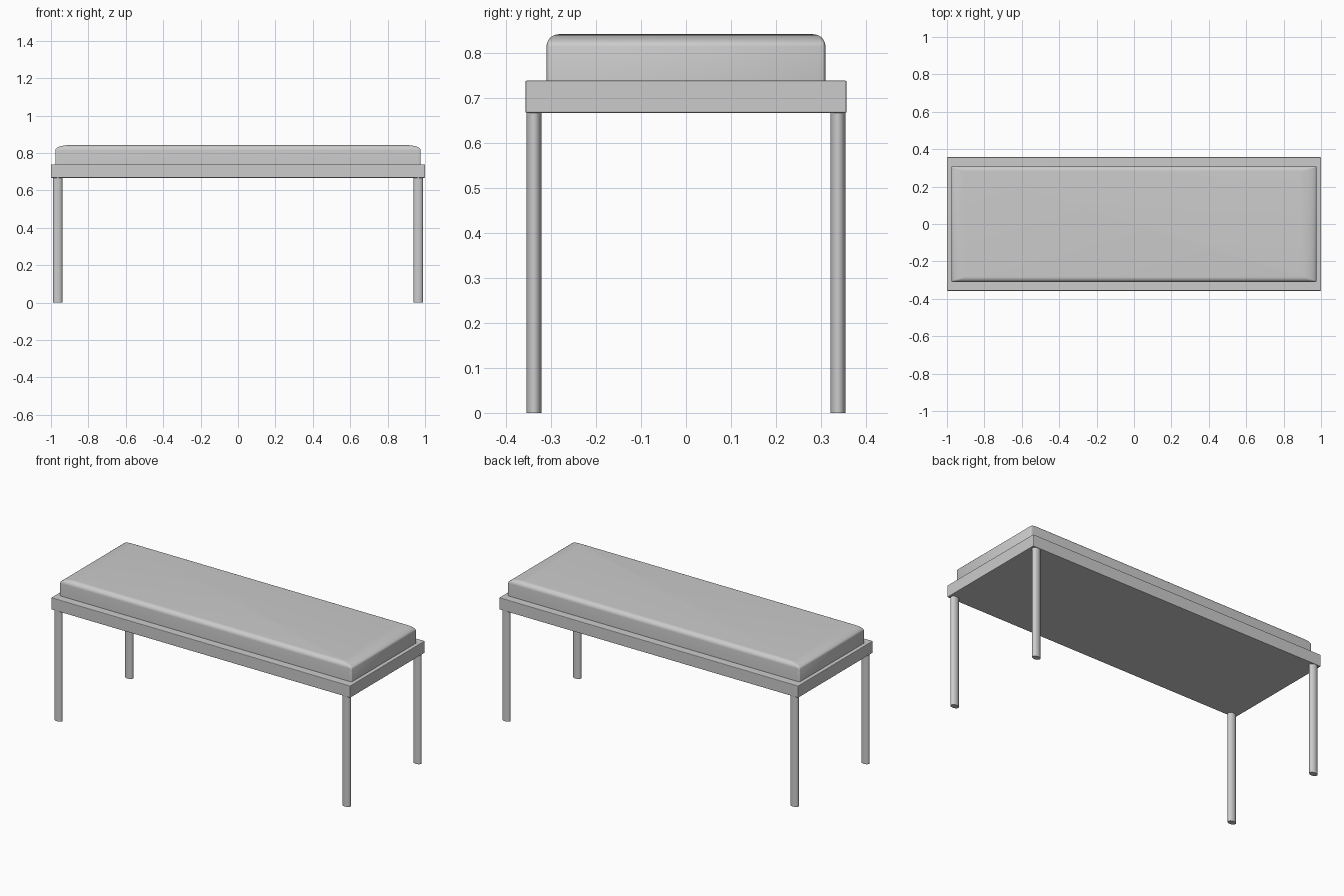
import bpy, bmesh, math

if "Cube" in bpy.data.objects:
    bpy.data.objects.remove(bpy.data.objects["Cube"])

def finish(name, bm, smooth):
    bmesh.ops.recalc_face_normals(bm, faces=bm.faces)
    me = bpy.data.meshes.new(name)
    bm.to_mesh(me)
    bm.free()
    ob = bpy.data.objects.new(name, me)
    bpy.context.collection.objects.link(ob)
    if smooth:
        bpy.ops.object.select_all(action='DESELECT')
        ob.select_set(True)
        bpy.context.view_layer.objects.active = ob
        bpy.ops.object.shade_smooth_by_angle(angle=math.radians(40))
    return ob

# Seat frame: thin slab with slightly eased edges
bm = bmesh.new()
bmesh.ops.create_cube(bm, size=1)
bmesh.ops.scale(bm, vec=(2.0, 0.714, 0.072), verts=bm.verts)
bmesh.ops.translate(bm, vec=(0, 0, 0.703), verts=bm.verts)
bmesh.ops.bevel(bm, geom=bm.edges[:], offset=0.003, segments=2, profile=0.5, affect='EDGES')
finish("seat_frame", bm, False)

# Cushion: rounded rectangles lofted up a side wall and over a soft top edge
def outline(bm, inset_x, inset_y, z, steps=4):
    hx, hy, rx, ry = 0.977 - inset_x, 0.31 - inset_y, 0.015, 0.006
    verts = []
    for q, (sx, sy) in enumerate([(1, 1), (-1, 1), (-1, -1), (1, -1)]):
        for i in range(steps + 1):
            a = math.pi / 2 * (q + i / steps)
            verts.append(bm.verts.new((sx * (hx - rx) + rx * math.cos(a),
                                       sy * (hy - ry) + ry * math.sin(a), z)))
    return verts

bm = bmesh.new()
rings = [outline(bm, 0, 0, 0.737)]
for i in range(9):
    a = math.pi / 2 * i / 8
    k = 1 - math.cos(a)
    rings.append(outline(bm, 0.08 * k, 0.027 * k, 0.815 + 0.027 * math.sin(a)))
for low, high in zip(rings, rings[1:]):
    n = len(low)
    for i in range(n):
        j = (i + 1) % n
        bm.faces.new((low[i], low[j], high[j], high[i]))
bm.faces.new(rings[-1])
bm.faces.new(rings[0])
finish("cushion", bm, True)

# Four slim oval legs
for side, sx in (("left", -1), ("right", 1)):
    for end, sy in (("front", -1), ("back", 1)):
        bm = bmesh.new()
        bmesh.ops.create_cone(bm, cap_ends=True, segments=32, radius1=1, radius2=1, depth=0.668)
        bmesh.ops.scale(bm, vec=(0.025, 0.017, 1), verts=bm.verts)
        bmesh.ops.translate(bm, vec=(sx * 0.964, sy * 0.338, 0.334), verts=bm.verts)
        finish(f"{end}_{side}_leg", bm, True)
